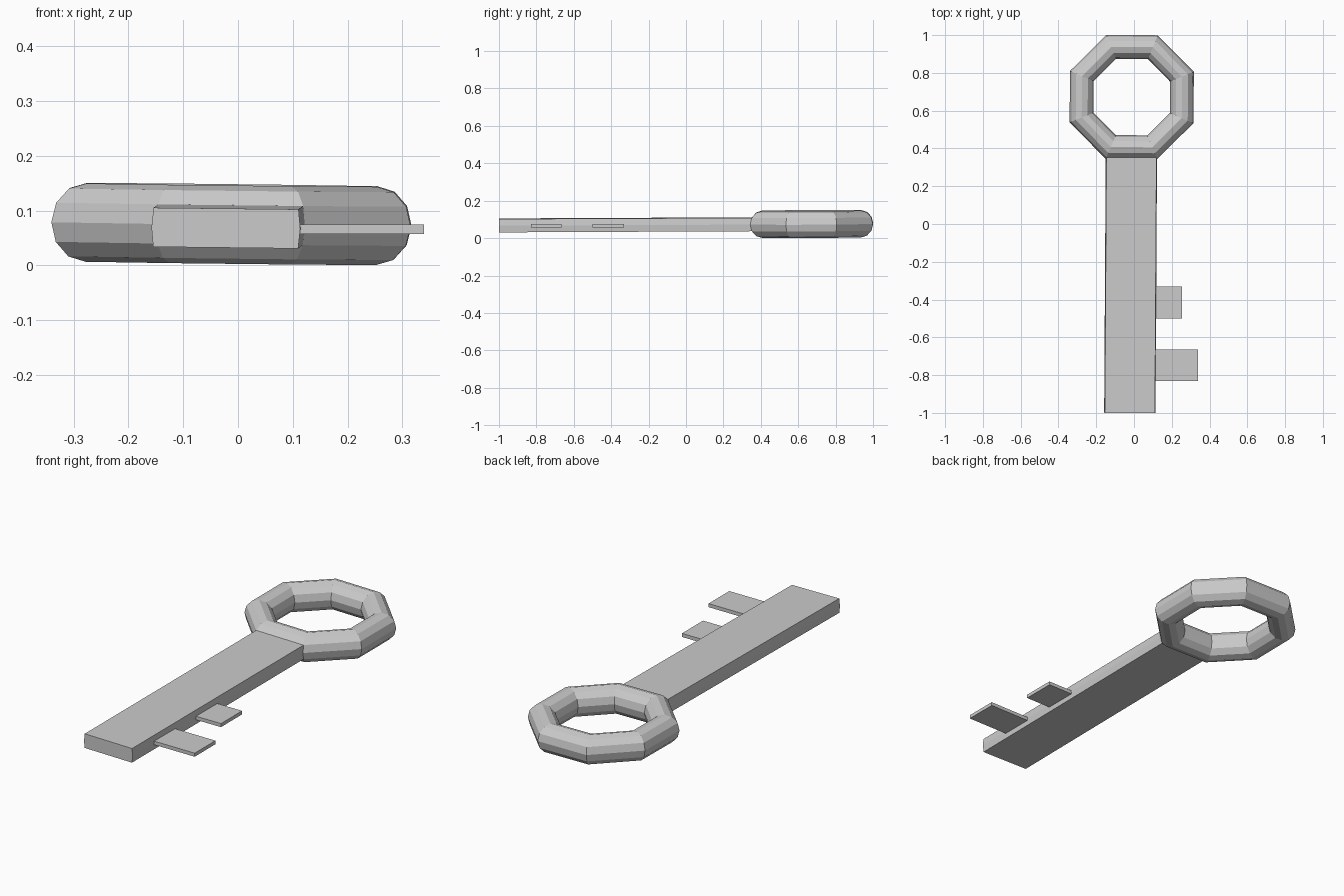
import bpy, bmesh
from math import sin, cos, pi
from mathutils import Matrix, Vector

if "Cube" in bpy.data.objects:
    bpy.data.objects.remove(bpy.data.objects["Cube"])

SIDES, TUBE = 8, 12                      # octagonal bow, 12-sided tube
APOTHEM, TUBE_W, TUBE_H = 0.265, 0.063, 0.0715
CENTRE = Vector((-0.012, 0.672, 0.0755))


def finish(bm, name):
    bmesh.ops.recalc_face_normals(bm, faces=bm.faces)
    mesh = bpy.data.meshes.new(name)
    bm.to_mesh(mesh)
    bm.free()
    obj = bpy.data.objects.new(name, mesh)
    bpy.context.collection.objects.link(obj)
    return obj


# Bow: octagonal ring with flat sides towards the axes
bm = bmesh.new()
rings = []
for i in range(SIDES):
    a = (i + 0.5) * 2 * pi / SIDES
    ring = []
    for j in range(TUBE):
        b = j * 2 * pi / TUBE
        r = (APOTHEM + TUBE_W * cos(b)) / cos(pi / SIDES)
        ring.append(bm.verts.new((r * cos(a), r * sin(a), TUBE_H * sin(b))))
    rings.append(ring)

shaft_faces = []
for i in range(SIDES):
    p, q = rings[i], rings[(i + 1) % SIDES]
    for j in range(TUBE):
        k = (j + 1) % TUBE
        f = bm.faces.new((p[j], q[j], q[k], p[k]))
        if i == 5 and j in (0, TUBE - 1):
            shaft_faces.append(f)

# Shaft: the two outermost front faces of the bow drawn out to a flat end
new = bmesh.ops.extrude_face_region(bm, geom=shaft_faces)["geom"]
for v in new:
    if isinstance(v, bmesh.types.BMVert):
        v.co.y = -1 - CENTRE.y

# Slight lean of the bow and shaft
lean = (Matrix.Translation(CENTRE) @ Matrix.Rotation(-0.006, 4, 'Z')
        @ Matrix.Rotation(0.0115, 4, 'Y') @ Matrix.Rotation(0.0045, 4, 'X'))
bm.transform(lean)
finish(bm, "bow_and_shaft")


# Teeth: thin flat plates on the right of the shaft
def tooth(name, x_end, y0, y1, x0=0.09, z0=0.057, z1=0.075):
    bm = bmesh.new()
    bmesh.ops.create_cube(bm, size=1)
    bm.transform(Matrix.Translation(((x0 + x_end) / 2, (y0 + y1) / 2, (z0 + z1) / 2))
                 @ Matrix.Diagonal((x_end - x0, y1 - y0, z1 - z0, 1)))
    finish(bm, name)


tooth("long_tooth", 0.34, -0.83, -0.665)
tooth("short_tooth", 0.255, -0.50, -0.332)
